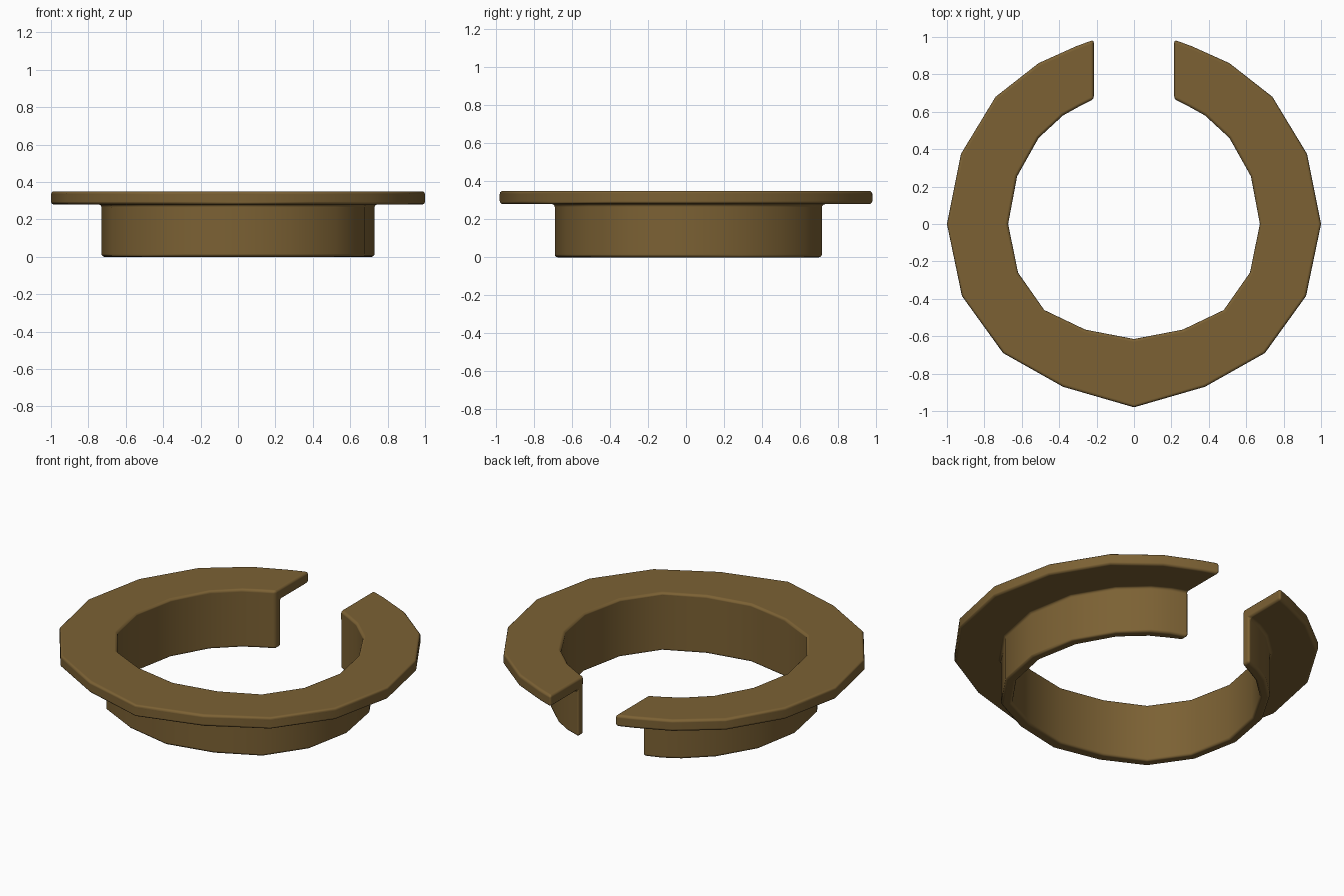
import bpy
import bmesh

if "Cube" in bpy.data.objects:
    bpy.data.objects.remove(bpy.data.objects["Cube"], do_unlink=True)

# Half outlines on the +x side, running from the front to the gap at the back
OUTER = [(0, -.98), (.38, -.87), (.70, -.69), (.92, -.385), (1, 0),
         (.925, .375), (.74, .68), (.51, .86), (.31, .95), (.215, .985)]
COLLAR = [(0, -.69), (.28, -.63), (.52, -.51), (.675, -.285), (.73, 0),
          (.68, .28), (.55, .50), (.41, .63), (.315, .685), (.215, .72)]
INNER = [(0, -.615), (.26, -.565), (.48, -.46), (.62, -.26), (.673, 0),
         (.625, .255), (.51, .46), (.38, .58), (.29, .63), (.215, .667)]
FLANGE_Z, TOP_Z = 0.28, 0.35


def full(half):
    """Mirror a half outline into the whole open ring."""
    return [(-x, y) for x, y in half[:0:-1]] + half


# Brass material
brass = bpy.data.materials.new("dark brass")
brass.use_nodes = True
colour = (0.20, 0.12, 0.034, 1)
brass.diffuse_color = colour
bsdf = next(n for n in brass.node_tree.nodes if n.type == 'BSDF_PRINCIPLED')
bsdf.inputs["Base Color"].default_value = colour
bsdf.inputs["Roughness"].default_value = 0.6

# Flanged split ring: an L-shaped section carried along the three outlines
outer, collar, inner = full(OUTER), full(COLLAR), full(INNER)
bm = bmesh.new()
rings = []
for o, c, i in zip(outer, collar, inner):
    section = [(*i, 0), (*c, 0), (*c, FLANGE_Z), (*o, FLANGE_Z),
               (*o, TOP_Z), (*i, TOP_Z), (*i, FLANGE_Z)]
    rings.append([bm.verts.new(p) for p in section])
for a, b in zip(rings, rings[1:]):
    for k in range(len(a)):
        n = (k + 1) % len(a)
        bm.faces.new((a[k], a[n], b[n], b[k]))

# End caps at the gap: one for the collar wall, one for the flange
for r in (rings[0], rings[-1]):
    bm.faces.new((r[0], r[1], r[2], r[6]))
    bm.faces.new((r[6], r[2], r[3], r[4], r[5]))
bmesh.ops.recalc_face_normals(bm, faces=bm.faces)

mesh = bpy.data.meshes.new("flanged_split_ring")
bm.to_mesh(mesh)
bm.free()
mesh.materials.append(brass)
for face in mesh.polygons:
    face.use_smooth = True
ring = bpy.data.objects.new("flanged_split_ring", mesh)
bpy.context.collection.objects.link(ring)

# Softened edges
bevel = ring.modifiers.new("soft edges", 'BEVEL')
bevel.width = 0.016
bevel.segments = 3
bevel.limit_method = 'ANGLE'
bevel.angle_limit = 0.8
bevel.harden_normals = True
